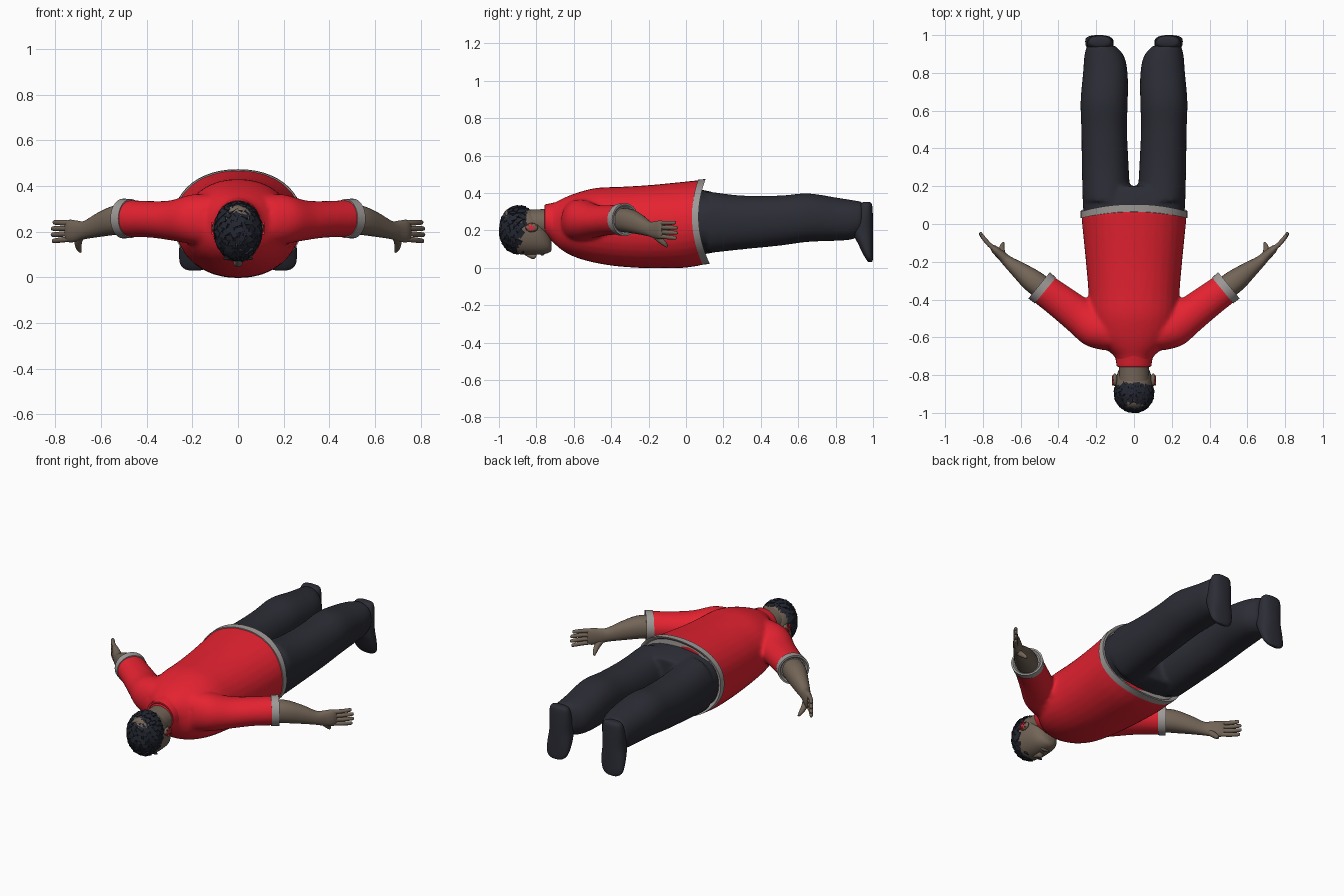
import bpy, bmesh, math, random
from mathutils import Vector, Matrix

if "Cube" in bpy.data.objects:
    bpy.data.objects.remove(bpy.data.objects["Cube"])

random.seed(4)
X, Y, Z = Vector((1, 0, 0)), Vector((0, 1, 0)), Vector((0, 0, 1))


def material(name, rgb):
    m = bpy.data.materials.new(name)
    m.diffuse_color = (*rgb, 1)
    m.use_nodes = True
    m.node_tree.nodes["Principled BSDF"].inputs["Base Color"].default_value = m.diffuse_color
    return m


RED = material("red cloth", (0.78, 0.016, 0.030))
GREY = material("grey trim", (0.34, 0.32, 0.31))
DARK = material("dark trousers", (0.025, 0.026, 0.036))
SKIN = material("brown skin", (0.17, 0.128, 0.095))
HAIR = material("dark hair", (0.017, 0.019, 0.030))


def finish(name, bm, mat, voxel=0, angle=50):
    bmesh.ops.recalc_face_normals(bm, faces=bm.faces)
    me = bpy.data.meshes.new(name)
    bm.to_mesh(me)
    bm.free()
    me.materials.append(mat)
    me.shade_smooth()
    me.set_sharp_from_angle(angle=math.radians(angle))
    ob = bpy.data.objects.new(name, me)
    bpy.context.collection.objects.link(ob)
    if voxel:
        r = ob.modifiers.new("blend", 'REMESH')
        r.mode = 'VOXEL'
        r.voxel_size = voxel
        r.use_smooth_shade = True
        s = ob.modifiers.new("soften", 'SMOOTH')
        s.factor, s.iterations = 0.5, 8
    return ob


def catmull(a, b, c, d, t):
    return [0.5 * (2*q + (r-p)*t + (2*p-5*q+4*r-s)*t*t + (3*q-p-3*r+s)*t**3)
            for p, q, r, s in zip(a, b, c, d)]


def loft(bm, rows, u, v, n=32, power=2.0, steps=4):
    """Capped tube through rows of (x, y, z, radius along u, radius along v)."""
    path = []
    for i in range(len(rows) - 1):
        a, d = rows[max(i-1, 0)], rows[min(i+2, len(rows)-1)]
        path += [catmull(a, rows[i], rows[i+1], d, k/steps) for k in range(steps)]
    path.append(rows[-1])
    rings = []
    for x, y, z, ru, rv in path:
        ring = []
        for k in range(n):
            c, s = math.cos(math.tau*k/n), math.sin(math.tau*k/n)
            pu = math.copysign(abs(c)**(2/power), c) * ru
            pv = math.copysign(abs(s)**(2/power), s) * rv
            ring.append(bm.verts.new(Vector((x, y, z)) + u*pu + v*pv))
        rings.append(ring)
    for a, b in zip(rings, rings[1:]):
        for k in range(n):
            bm.faces.new((a[k], a[(k+1) % n], b[(k+1) % n], b[k]))
    bm.faces.new(rings[0])
    bm.faces.new(rings[-1])


def span(rows, cx=0):
    """(y, half width, low z, high z) -> loft rows along y."""
    return [(cx, y, (lo+hi)/2, w, (hi-lo)/2) for y, w, lo, hi in rows]


def ball(bm, pos, size, seg=16):
    bmesh.ops.create_uvsphere(bm, u_segments=seg, v_segments=seg//2 + 2, radius=1,
                              matrix=Matrix.Translation(pos) @ Matrix.Diagonal((*size, 1)))


def bend_hem(bm):
    for vert in bm.verts:
        t = (vert.co.z - 0.25) / 0.22
        w = min(max((vert.co.y + 0.2) / 0.25, 0), 1)
        vert.co.y += w * (0.045*t*t - 0.01*t)


def arm_axes(s):
    return Vector((0.77*s, 0.63, 0)).normalized(), Vector((-0.63*s, 0.77, 0)).normalized()


# shirt: torso and both sleeves blended together
bm = bmesh.new()
loft(bm, span([(-.755, .078, .18, .33), (-.70, .105, .125, .35), (-.65, .16, .085, .375),
               (-.58, .21, .052, .402), (-.48, .235, .025, .427), (-.35, .242, .006, .433),
               (-.2, .255, -.002, .442), (-.05, .27, .0, .458), (.05, .28, .02, .47)]),
     X, Z, power=2.15)
bend_hem(bm)
for s in (1, -1):
    d, u = arm_axes(s)
    loft(bm, [(.10*s, -.60, .25, .09, .11), (.19*s, -.555, .255, .11, .11),
              (.29*s, -.485, .25, .098, .088), (.39*s, -.41, .255, .09, .08),
              (.485*s, -.34, .258, .085, .082)], u, Z)
finish("shirt", bm, RED, voxel=0.011)

# collar
bm = bmesh.new()
loft(bm, [(0, -.70, .238, .10, .112), (0, -.735, .25, .094, .092), (0, -.755, .255, .09, .082),
          (0, -.752, .255, .08, .07), (0, -.735, .255, .07, .06)], X, Z, steps=2)
finish("collar", bm, RED)

# shirt hem with a recessed inside
bm = bmesh.new()
loft(bm, span([(.032, .283, .016, .472), (.068, .283, .021, .474),
               (.068, .270, .033, .462), (.056, .262, .041, .454)]),
     X, Z, n=48, power=2.15, steps=1)
bend_hem(bm)
finish("shirt_hem", bm, GREY)

# trousers: hips and both legs blended together
bm = bmesh.new()
loft(bm, span([(.0, .255, .06, .42), (.08, .27, .07, .418), (.15, .268, .082, .402),
               (.20, .25, .10, .385)]), X, Z, power=2.4)
for s in (1, -1):
    loft(bm, [(.145*s, .12, .243, .127, .165), (.152*s, .3, .242, .124, .144),
              (.158*s, .5, .252, .121, .134), (.158*s, .65, .268, .125, .130),
              (.152*s, .8, .260, .118, .116), (.158*s, .89, .257, .105, .105),
              (.175*s, .945, .268, .075, .085)], X, Z, power=2.2)
finish("trousers", bm, DARK, voxel=0.011)

for s, side in ((1, "left"), (-1, "right")):
    d, u = arm_axes(s)

    # shoe, toes pointing down
    bm = bmesh.new()
    loft(bm, [(.18*s, .965, .352, .03, .012), (.18*s, .964, .34, .058, .03),
              (.18*s, .955, .28, .068, .044), (.18*s, .945, .20, .07, .055),
              (.183*s, .962, .12, .075, .038), (.188*s, .977, .06, .066, .023),
              (.19*s, .984, .035, .04, .013), (.19*s, .985, .03, .012, .005)],
         X, Y, power=2.4)
    finish(side + "_shoe", bm, DARK)

    # sleeve cuff
    bm = bmesh.new()
    c = Vector((.49*s, -.335, .258))
    loft(bm, [(*(c + d*t), r, r*.97) for t, r in
              ((-.027, .088), (.016, .09), (.016, .08), (.004, .07))], u, Z, steps=1)
    finish(side + "_cuff", bm, GREY)

    # forearm and palm
    bm = bmesh.new()
    loft(bm, [(.47*s, -.35, .256, .062, .064), (.54*s, -.298, .250, .06, .064),
              (.61*s, -.243, .230, .045, .053), (.67*s, -.197, .208, .030, .040),
              (.70*s, -.168, .203, .025, .045), (.735*s, -.137, .203, .021, .050),
              (.752*s, -.120, .203, .013, .044)], u, Z, n=24, power=2.2)
    # fingers
    for i, reach in enumerate((.88, 1, .98, .80)):
        z0, z1 = .168 + .0235*i, .160 + .027*i
        loft(bm, [(.735*s, -.137, z0, .012, .012), (.775*s, -.100, (z0+z1)/2, .012, .012),
                  ((.775 + .036*reach)*s, -.10 + .045*reach, z1, .010, .010),
                  ((.775 + .042*reach)*s, -.10 + .055*reach, z1, .004, .004)], u, Z, n=10)
    # thumb
    loft(bm, [(.69*s, -.178, .185, .020, .018), (.70*s, -.145, .155, .017, .017),
              (.698*s, -.115, .128, .012, .013), (.692*s, -.10, .112, .006, .006)], X, Vector((0, .7, .7)), n=12)
    finish(side + "_forearm_and_hand", bm, SKIN)

    # ear
    bm = bmesh.new()
    ball(bm, (.101*s, -.825, .215), (.014, .034, .024))
    finish(side + "_ear", bm, SKIN)

    # spiky red ear ornament
    bm = bmesh.new()
    for a in (20, 80, 140):
        bmesh.ops.create_cube(bm, size=1, matrix=Matrix.Translation((.112*s, -.828, .215))
                              @ Matrix.Rotation(math.radians(a), 4, 'X')
                              @ Matrix.Diagonal((.008, .055, .006, 1)))
    finish(side + "_ear_ornament", bm, RED)

    # eyebrow
    bm = bmesh.new()
    ball(bm, (.04*s, -.872, .083), (.026, .006, .008), 12)
    finish(side + "_eyebrow", bm, HAIR)

# head, neck and nose
bm = bmesh.new()
loft(bm, span([(-.985, .03, .15, .26), (-.96, .07, .105, .31), (-.90, .095, .075, .322),
               (-.85, .097, .070, .318), (-.80, .09, .070, .29), (-.76, .075, .073, .24),
               (-.73, .05, .082, .18), (-.718, .022, .095, .14)]), X, Z, power=2.2)
loft(bm, span([(-.87, .08, .17, .31), (-.80, .08, .165, .312), (-.74, .08, .165, .315),
               (-.69, .085, .16, .32)]), X, Z)
loft(bm, [(0, -.865, .078, .010, .008), (0, -.835, .066, .013, .014),
          (0, -.812, .060, .020, .014), (0, -.80, .068, .014, .008)], X, Z, n=14)
ball(bm, (0, -.768, .074), (.03, .011, .009), 12)
finish("head", bm, SKIN)

# hair cap cut along the hairline
centre, radii = Vector((0, -.895, .203)), Vector((.098, .096, .123))
bm = bmesh.new()
ball(bm, centre, radii, 32)
bmesh.ops.bisect_plane(bm, geom=bm.verts[:] + bm.edges[:] + bm.faces[:],
                       plane_co=(0, -.865, .2), plane_no=(0, 1, -.3), clear_outer=True)
# chunky curls spread evenly over the cap
for i in range(190):
    h = 1 - 2*(i + .5)/190
    a = i * math.pi * (3 - math.sqrt(5))
    n = Vector((math.cos(a)*math.sqrt(1-h*h), math.sin(a)*math.sqrt(1-h*h), h))
    p = centre + n * radii
    if p.y > -.872 + .3*(p.z - .2):
        continue
    rot = n.to_track_quat('Z', 'Y').to_matrix().to_4x4()
    tilt = Matrix.Rotation(random.uniform(0, 3), 4, 'Z') @ Matrix.Rotation(random.uniform(-.2, .2), 4, 'X')
    size = (random.uniform(.026, .042), random.uniform(.022, .032), .015, 1)
    bmesh.ops.create_cube(bm, size=1, matrix=Matrix.Translation(p) @ rot @ tilt @ Matrix.Diagonal(size))
finish("hair", bm, HAIR, angle=35)
